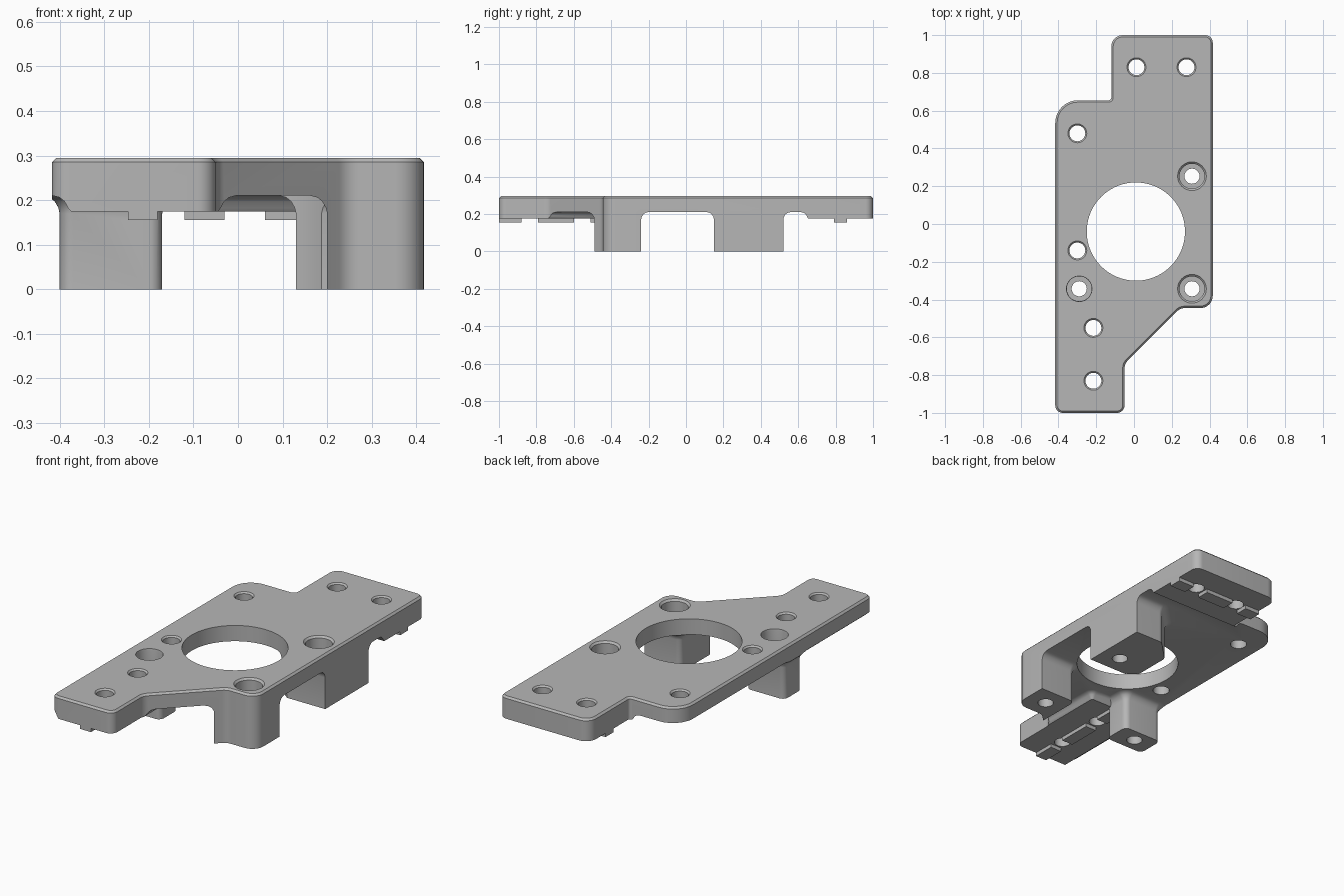
import bpy, bmesh, math
from mathutils import Vector

if "Cube" in bpy.data.objects:
    bpy.data.objects.remove(bpy.data.objects["Cube"], do_unlink=True)

grey = bpy.data.materials.new("machined_grey")
grey.use_nodes = True
colour = (0.47, 0.47, 0.47, 1)
grey.diffuse_color = colour
grey.node_tree.nodes["Principled BSDF"].inputs["Base Color"].default_value = colour


def ring(corners, off, seg=8):
    """Offset a counter-clockwise polygon outward and round its corners; corners are (x, y, radius)."""
    pts = [Vector(c[:2]) for c in corners]
    n = len(pts)
    moved = []
    for i, p in enumerate(pts):
        a, b = (p - pts[i - 1]).normalized(), (pts[(i + 1) % n] - p).normalized()
        na, nb = Vector((a.y, -a.x)), Vector((b.y, -b.x))
        moved.append(p + (na + nb) * off / (1 + na.dot(nb)))
    out = []
    for i, p in enumerate(moved):
        a, b = (moved[i - 1] - p).normalized(), (moved[(i + 1) % n] - p).normalized()
        convex = a.x * b.y - a.y * b.x < 0
        r = max(corners[i][2] + (off if convex else -off), 0.004)
        half = a.angle(b) / 2
        centre = p + (a + b).normalized() * r / math.sin(half)
        start = p + a * r / math.tan(half) - centre
        end = p + b * r / math.tan(half) - centre
        sweep = math.atan2(start.x * end.y - start.y * end.x, start.dot(end))
        for k in range(seg + 1):
            t = sweep * k / seg
            c, s = math.cos(t), math.sin(t)
            out.append(centre + Vector((start.x * c - start.y * s, start.x * s + start.y * c)))
    return out


def loft(name, rings):
    """Solid from stacked (z, points) rings."""
    bm = bmesh.new()
    layers = [[bm.verts.new((p[0], p[1], z)) for p in pts] for z, pts in rings]
    n = len(layers[0])
    for low, high in zip(layers, layers[1:]):
        for i in range(n):
            j = (i + 1) % n
            bm.faces.new((low[i], low[j], high[j], high[i]))
    bm.faces.new(layers[0][::-1])
    bm.faces.new(layers[-1])
    bmesh.ops.recalc_face_normals(bm, faces=bm.faces)
    mesh = bpy.data.meshes.new(name)
    bm.to_mesh(mesh)
    bm.free()
    mesh.materials.append(grey)
    obj = bpy.data.objects.new(name, mesh)
    bpy.context.collection.objects.link(obj)
    return obj


def prism(name, corners, levels):
    return loft(name, [(z, ring(corners, off)) for z, off in levels])


def block(name, x0, x1, y0, y1, z0, z1):
    pts = [(x0, y0), (x1, y0), (x1, y1), (x0, y1)]
    return loft(name, [(z0, pts), (z1, pts)])


def bore(name, x, y, steps, seg=48):
    turn = [2 * math.pi * i / seg for i in range(seg)]
    return loft(name, [(z, [(x + r * math.cos(t), y + r * math.sin(t)) for t in turn]) for z, r in steps])


def combine(target, tool, operation):
    mod = target.modifiers.new(operation, "BOOLEAN")
    mod.operation, mod.solver, mod.object = operation, "EXACT", tool
    bpy.context.view_layer.objects.active = target
    bpy.ops.object.modifier_apply(modifier=mod.name)
    bpy.data.objects.remove(tool, do_unlink=True)


def rect(x0, x1, y0, y1, r):
    return [(x0, y0, r), (x1, y0, r), (x1, y1, r), (x0, y1, r)]


TOP, UNDER, PAD, TAB = 0.295, 0.21, 0.175, 0.155

# Oversized slab, trimmed to the outline later
body = block("mounting_plate", -0.8, 0.8, -1.4, 1.4, UNDER, 0.4)

# Thickened pads at both ends
pad_levels = [(PAD, 0), (0.182, 0.006), (0.197, 0.014), (0.206, 0.025), (UNDER, 0.04), (0.25, 0.04)]
combine(body, prism("front_pad", rect(-0.375, -0.045, -1.2, -0.39, 0.01), pad_levels), "UNION")
combine(body, prism("back_pad", rect(-0.14, 0.6, 0.655, 1.2, 0.01), pad_levels), "UNION")

# Posts with filleted roots
post_levels = [(0, 0), (0.17, 0), (0.183, 0.003), (0.197, 0.011), (0.206, 0.022), (UNDER, 0.038), (0.25, 0.038)]
posts = {
    "front_left_post": rect(0.2, 0.55, -0.6, -0.24, 0.03),
    "front_right_post": rect(-0.4, -0.17, -0.42, -0.27, 0.03),
    "back_left_post": [(0.13, 0.15, 0.02), (0.55, 0.15, 0.02), (0.55, 0.52, 0.02),
                       (0.25, 0.52, 0.04), (0.13, 0.4, 0.04)],
}
for name, corners in posts.items():
    combine(body, prism(name, corners, post_levels), "UNION")

# Locating tabs on the pads
for y0, y1 in ((-1.1, -0.88), (-0.79, -0.6), (-0.51, -0.4)):
    combine(body, block("front_tab", -0.247, -0.18, y0, y1, TAB, 0.23), "UNION")
for x0, x1 in ((-0.2, -0.03), (0.06, 0.23), (0.32, 0.5)):
    combine(body, block("back_tab", x0, x1, 0.79, 0.86, TAB, 0.23), "UNION")

# Trim everything to the plate outline with a chamfered top edge
outline = [(-0.417, -1, 0.04), (-0.05, -1, 0.04), (-0.05, -0.74, 0.06), (0.245, -0.445, 0.06),
           (0.417, -0.445, 0.065), (0.417, 1, 0.04), (-0.12, 1, 0.06), (-0.12, 0.655, 0.015),
           (-0.417, 0.655, 0.12)]
combine(body, prism("outline", outline, [(-0.2, 0), (TOP - 0.01, 0), (TOP, -0.01)]), "INTERSECT")

# Central opening
combine(body, bore("opening", 0.01, -0.04, [(-0.2, 0.26), (0.5, 0.26)], 96), "DIFFERENCE")

# Small through holes with a chamfered rim
for x, y in ((0.013, 0.83), (0.278, 0.83), (-0.3, 0.48), (-0.3, -0.14), (-0.215, -0.55), (-0.215, -0.83)):
    combine(body, bore("hole", x, y, [(-0.2, 0.042), (TOP - 0.008, 0.042), (TOP + 0.002, 0.052)]), "DIFFERENCE")

# Counterbored holes through the posts
for x, y, rim in ((0.307, 0.253, 0.078), (0.307, -0.343, 0.078), (-0.29, -0.343, 0.068)):
    steps = [(-0.2, 0.04), (0.15, 0.04), (0.151, 0.066), (TOP - 0.01, 0.066), (TOP + 0.002, rim)]
    combine(body, bore("counterbore", x, y, steps), "DIFFERENCE")

for polygon in body.data.polygons:
    polygon.material_index = 0
bpy.ops.object.select_all(action="DESELECT")
body.select_set(True)
bpy.context.view_layer.objects.active = body
bpy.ops.object.shade_smooth_by_angle(angle=math.radians(30))
